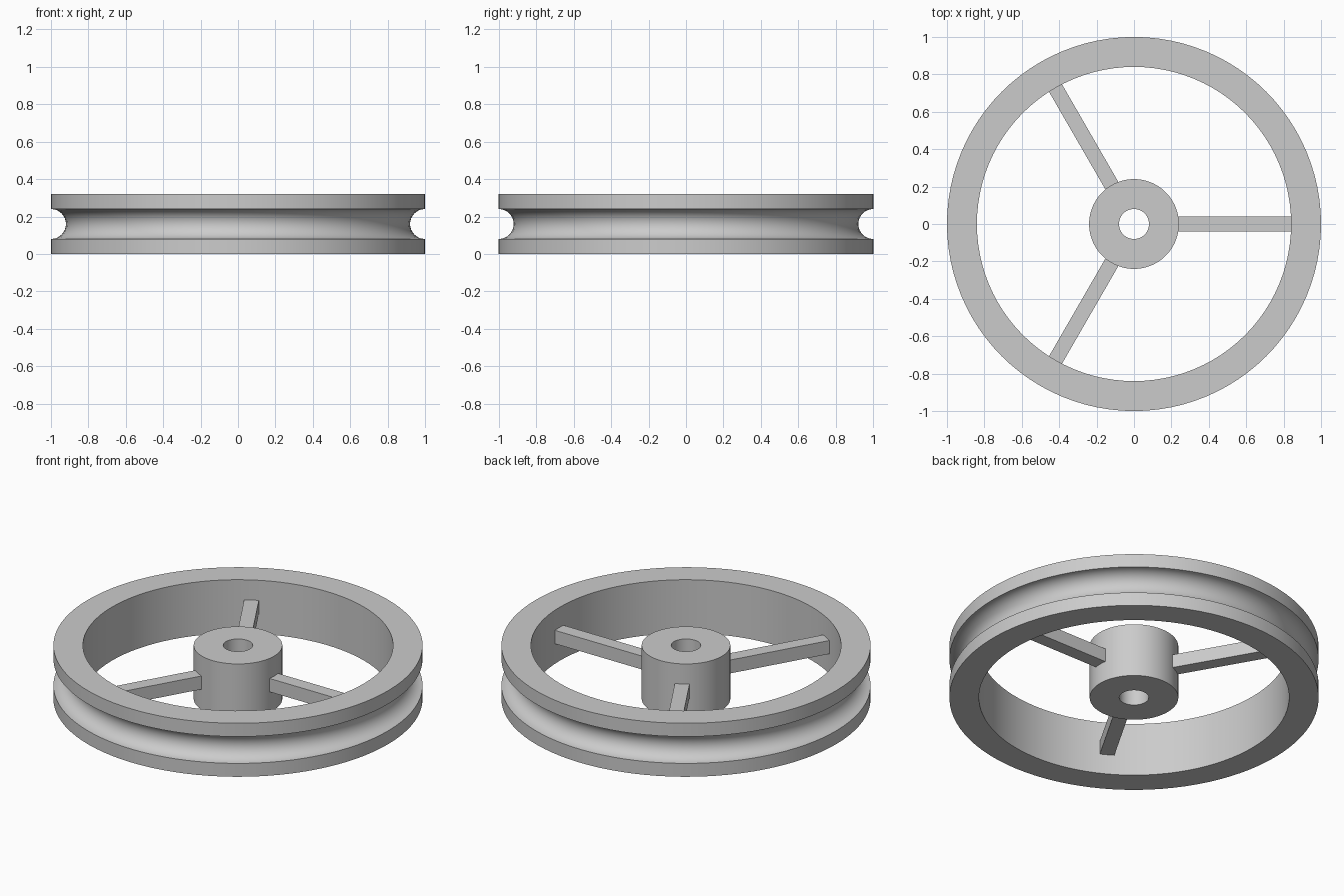
import bpy, bmesh, math
from mathutils import Matrix

if "Cube" in bpy.data.objects:
    bpy.data.objects.remove(bpy.data.objects["Cube"])

SEG = 96        # sides of every turned part
H = 0.32        # wheel height
MID = H / 2

grey = bpy.data.materials.new("plain_grey")
grey.diffuse_color = (0.6, 0.6, 0.6, 1.0)
grey.use_nodes = True
grey.node_tree.nodes["Principled BSDF"].inputs["Base Color"].default_value = grey.diffuse_color


def finish(name, bm):
    bmesh.ops.recalc_face_normals(bm, faces=bm.faces)
    mesh = bpy.data.meshes.new(name)
    bm.to_mesh(mesh)
    bm.free()
    mesh.materials.append(grey)
    obj = bpy.data.objects.new(name, mesh)
    bpy.context.collection.objects.link(obj)
    bpy.ops.object.select_all(action='DESELECT')
    obj.select_set(True)
    bpy.context.view_layer.objects.active = obj
    bpy.ops.object.shade_smooth_by_angle(angle=math.radians(30))
    return obj


def lathe(name, profile):
    """Turn a closed (radius, z) profile around the z axis."""
    bm = bmesh.new()
    rings = []
    for i in range(SEG):
        a = 2 * math.pi * i / SEG
        rings.append([bm.verts.new((r * math.cos(a), r * math.sin(a), z))
                      for r, z in profile])
    n = len(profile)
    for i in range(SEG):
        p, q = rings[i], rings[(i + 1) % SEG]
        for j in range(n):
            k = (j + 1) % n
            bm.faces.new((p[j], q[j], q[k], p[k]))
    return finish(name, bm)


# Rim with a half-round groove around the outside
groove = [(1 - 0.08 * math.sin(math.pi * t / 16), MID - 0.08 * math.cos(math.pi * t / 16))
          for t in range(17)]
lathe("grooved_rim", [(0.84, 0), (1, 0)] + groove + [(1, H), (0.84, H)])

# Hub with a through bore
lathe("hub", [(0.08, 0), (0.24, 0), (0.24, H), (0.08, H)])

# Three square spokes, ends sunk slightly into hub and rim
for i in range(3):
    bm = bmesh.new()
    r0, r1 = 0.23, 0.845
    place = (Matrix.Rotation(i * 2 * math.pi / 3, 4, 'Z')
             @ Matrix.Translation(((r0 + r1) / 2, 0, MID))
             @ Matrix.Diagonal((r1 - r0, 0.08, 0.08, 1)))
    bmesh.ops.create_cube(bm, size=1, matrix=place)
    finish(f"spoke_{i + 1}", bm)
